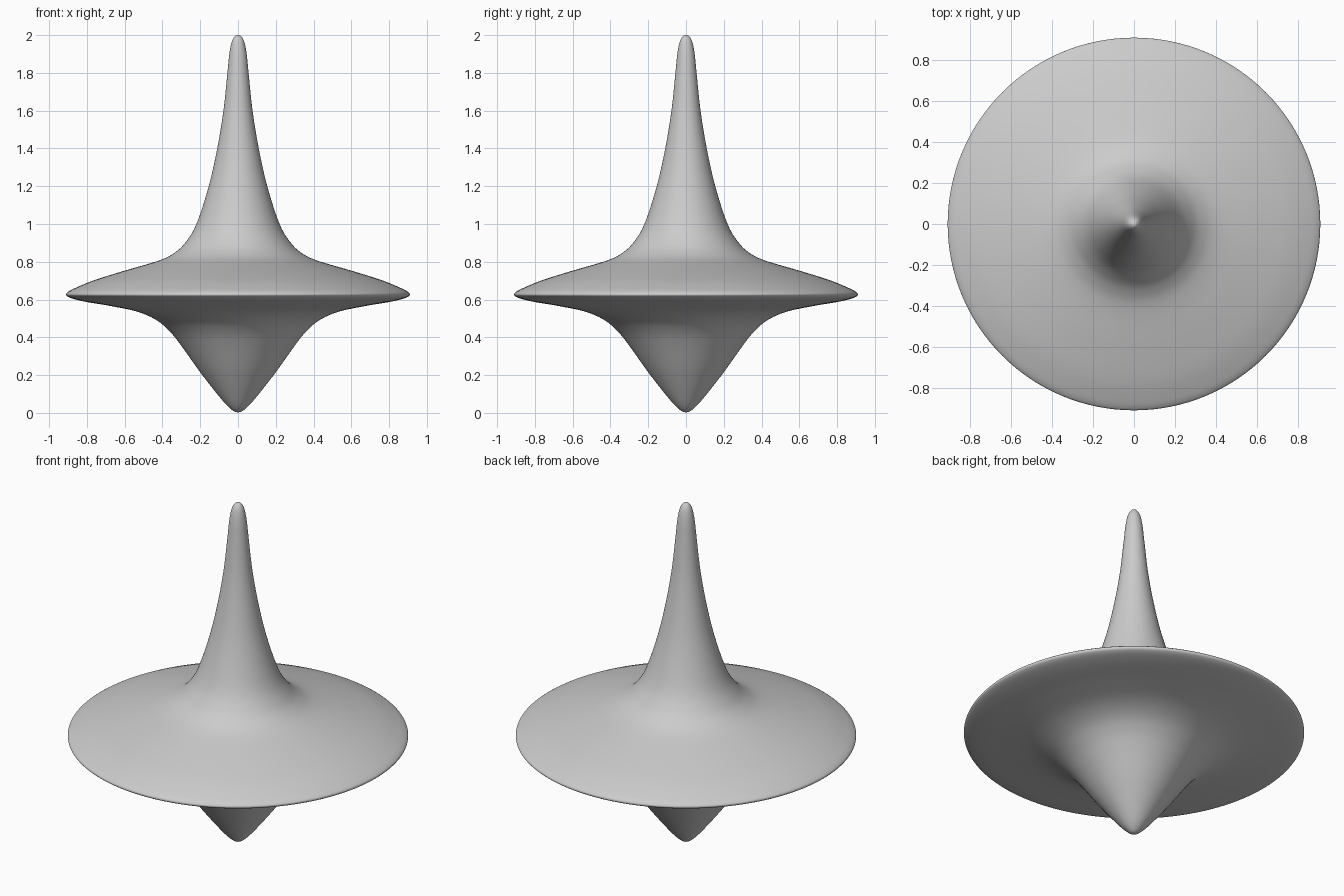
import bpy, bmesh, math
from mathutils import Vector

if "Cube" in bpy.data.objects:
    bpy.data.objects.remove(bpy.data.objects["Cube"])

# Lathe profile (radius, height) from bottom point to stem tip
PROFILE = [(0, 0.003), (0.035, 0.018), (0.09, 0.075), (0.2, 0.215), (0.3, 0.355),
           (0.36, 0.43), (0.43, 0.49), (0.53, 0.535), (0.67, 0.565), (0.8, 0.587),
           (0.87, 0.603), (0.902, 0.616), (0.91, 0.628), (0.898, 0.642),
           (0.86, 0.662), (0.76, 0.703), (0.6, 0.753), (0.42, 0.806), (0.34, 0.845),
           (0.28, 0.9), (0.22, 1.0), (0.155, 1.2), (0.11, 1.4), (0.077, 1.6),
           (0.056, 1.8), (0.046, 1.9), (0.033, 1.965), (0.016, 1.994), (0, 2.0)]
STEPS, SIDES = 5, 128


def smooth_curve(points, steps):
    """Catmull-Rom curve, mirrored at the axis so both tips are rounded."""
    p = [Vector(q) for q in points]
    p = [Vector((-p[1].x, p[1].y))] + p + [Vector((-p[-2].x, p[-2].y))]
    out = []
    for a, b, c, d in zip(p, p[1:], p[2:], p[3:]):
        for i in range(steps):
            t = i / steps
            out.append(0.5 * (2 * b + (c - a) * t + (2 * a - 5 * b + 4 * c - d) * t**2
                              + (3 * b - a - 3 * c + d) * t**3))
    return out + [p[-2]]


# Spinning top body: revolve the profile about z
bm = bmesh.new()
verts = [bm.verts.new((max(q.x, 0), 0, q.y)) for q in smooth_curve(PROFILE, STEPS)]
edges = [bm.edges.new(pair) for pair in zip(verts, verts[1:])]
bmesh.ops.spin(bm, geom=verts + edges, cent=(0, 0, 0), axis=(0, 0, 1),
               angle=math.tau, steps=SIDES, use_duplicate=False)
bmesh.ops.remove_doubles(bm, verts=bm.verts, dist=0.0002)
bmesh.ops.recalc_face_normals(bm, faces=bm.faces)
for f in bm.faces:
    f.smooth = True
mesh = bpy.data.meshes.new("spinning_top")
bm.to_mesh(mesh)
bm.free()
bpy.context.collection.objects.link(bpy.data.objects.new("spinning_top", mesh))
